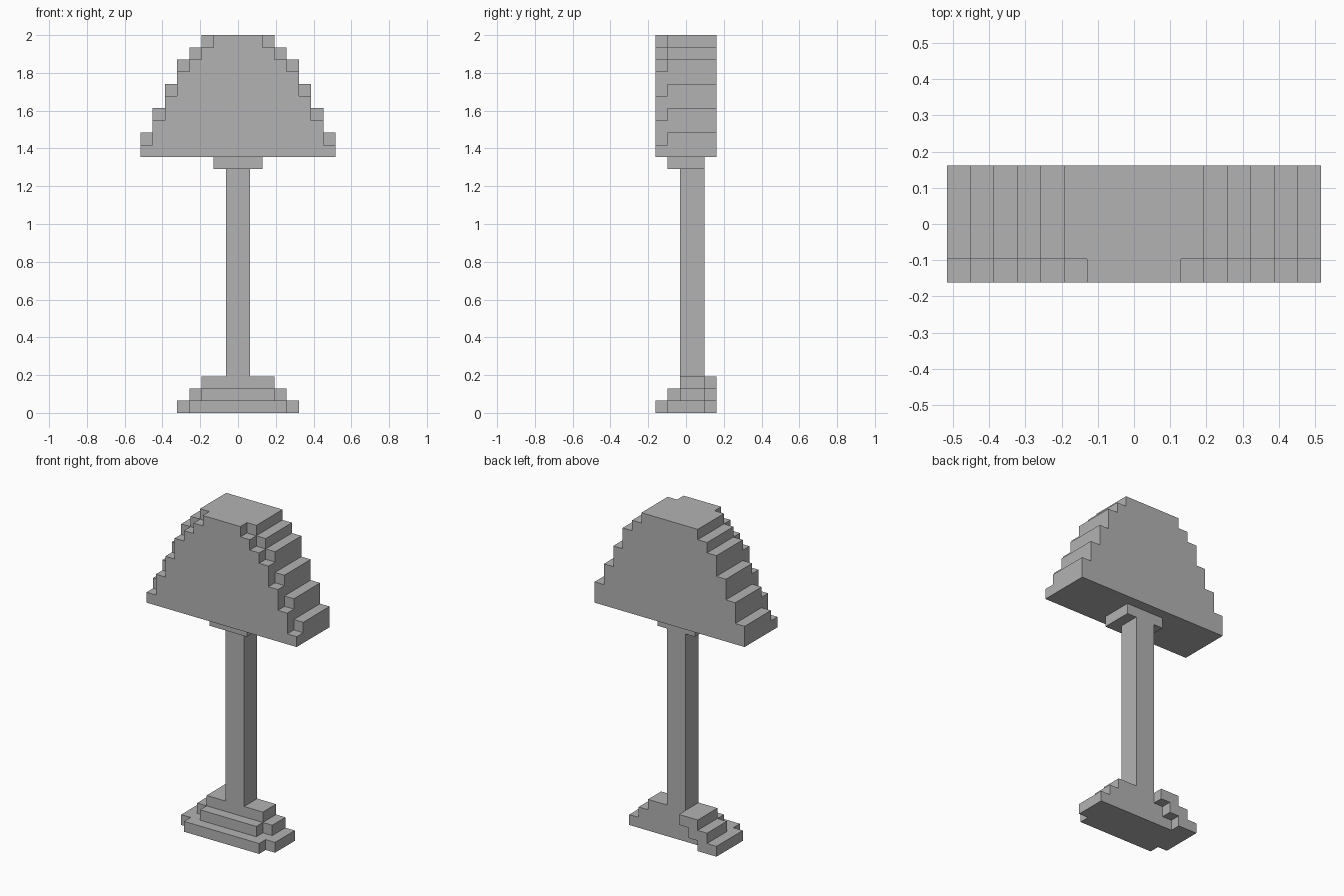
import bpy, bmesh
from mathutils import Vector

cube = bpy.data.objects.get("Cube")
if cube:
    bpy.data.objects.remove(cube)

U = 2 / 31  # size of one block

grey = bpy.data.materials.new("plain_grey")
grey.use_nodes = True
grey.diffuse_color = (0.45, 0.45, 0.45, 1)
grey.node_tree.nodes["Principled BSDF"].inputs["Base Color"].default_value = grey.diffuse_color


def prism(name, outline, start, end, upright=False):
    """Extrude a flat outline in block units: along z, or along y if upright."""
    def place(a, b, c):
        return Vector((a, c, b) if upright else (a, b, c)) * U

    bm = bmesh.new()
    face = bm.faces.new([bm.verts.new(place(a, b, start)) for a, b in outline])
    new = bmesh.ops.extrude_face_region(bm, geom=[face])["geom"]
    shift = place(0, 0, end - start)
    bmesh.ops.translate(bm, vec=shift, verts=[v for v in new if isinstance(v, bmesh.types.BMVert)])
    bmesh.ops.recalc_face_normals(bm, faces=bm.faces)
    mesh = bpy.data.meshes.new(name)
    bm.to_mesh(mesh)
    bm.free()
    mesh.materials.append(grey)
    obj = bpy.data.objects.new(name, mesh)
    bpy.context.collection.objects.link(obj)
    return obj


def rectangle(half, front, back):
    return [(-half, front), (half, front), (half, back), (-half, back)]


def stepped(bottom, steps):
    """Symmetric stepped silhouette from (half width, top height) pairs."""
    right, low = [], bottom
    for half, top in steps:
        right += [(half, low), (half, top)]
        low = top
    return right + [(-x, z) for x, z in reversed(right)]


# Shade: deep rear body and a thin front layer with lower steps
prism("shade_body", stepped(21, [(8, 23), (7, 25), (6, 27), (5, 29), (4, 30), (3, 31)]),
      -1.5, 2.5, upright=True)
prism("shade_front", stepped(21, [(8, 22), (7, 24), (6, 26), (5, 28), (4, 29), (3, 30), (2, 31)]),
      -2.5, -1.5, upright=True)

# Collar and post
prism("shade_collar", rectangle(2, -1.5, 1.5), 20, 21)
prism("post", rectangle(1, -0.5, 1.5), 3, 20)

# Base: three tiers, each with a short rear block on one side
for tier, (half, front_half, front) in enumerate([(5, 4, -2.5), (4, 3, -1.5), (3, 3, -0.5)]):
    inner = 2 - half
    outline = [(half, 1.5), (inner, 1.5), (inner, 2.5), (-half, 2.5)]
    if front_half < half:
        outline += [(-half, front + 1), (-front_half, front + 1), (-front_half, front),
                    (front_half, front), (front_half, front + 1), (half, front + 1)]
    else:
        outline += [(-half, front), (half, front)]
    prism(f"base_tier_{tier + 1}", outline, tier, tier + 1)
